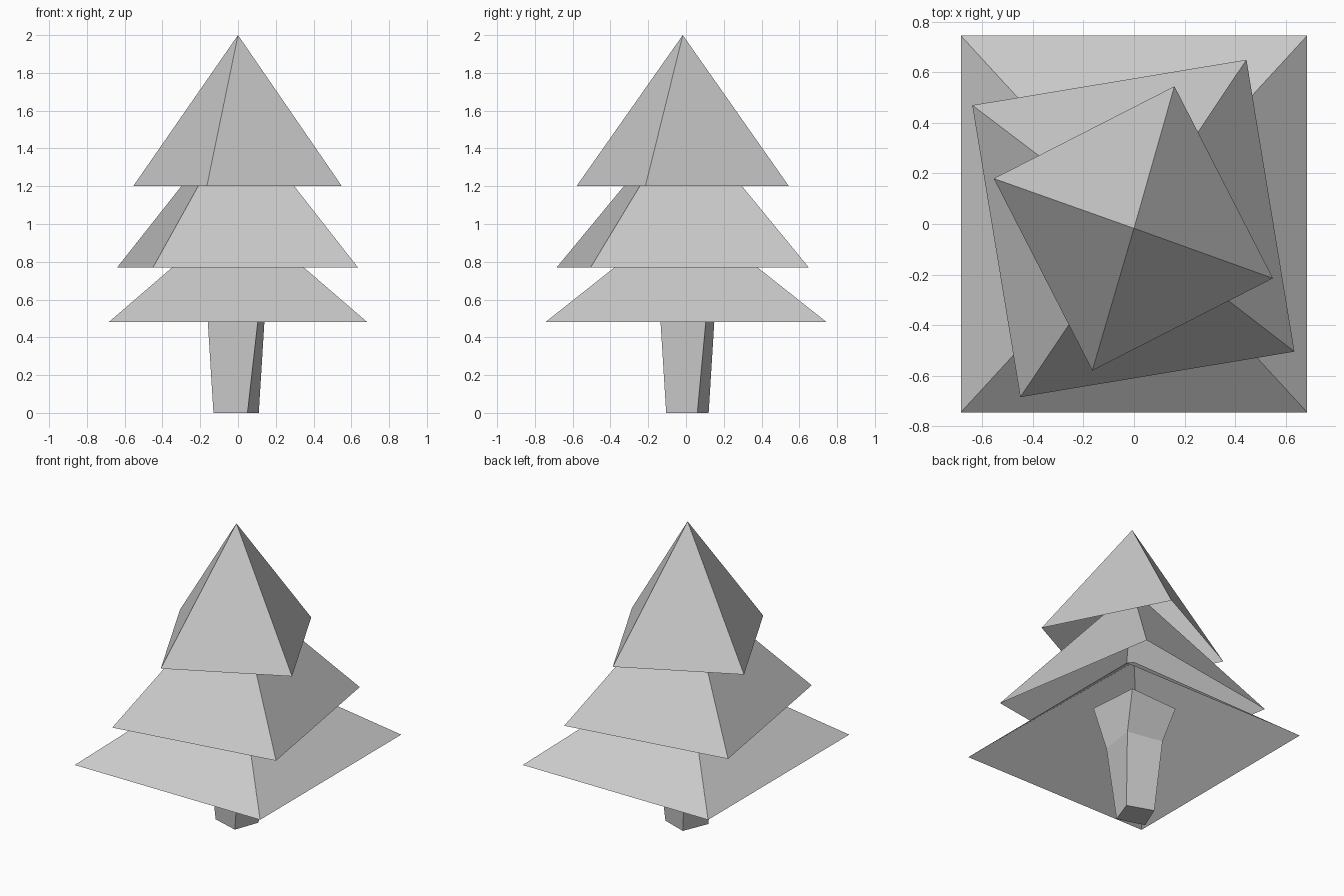
import bpy, bmesh

if "Cube" in bpy.data.objects:
    bpy.data.objects.remove(bpy.data.objects["Cube"])


def loft(name, rings, cap_bottom=False, apex=None):
    """Join four-cornered rings (z, corners) upward, optionally ending in a point."""
    bm = bmesh.new()
    loops = [[bm.verts.new((x, y, z)) for x, y in pts] for z, pts in rings]
    for low, high in zip(loops, loops[1:]):
        for i in range(4):
            j = (i + 1) % 4
            bm.faces.new((low[i], low[j], high[j], high[i]))
    if apex:
        tip = bm.verts.new(apex)
        top = loops[-1]
        for i in range(4):
            bm.faces.new((top[i], top[(i + 1) % 4], tip))
    if cap_bottom:
        bm.faces.new(loops[0][::-1])
    mesh = bpy.data.meshes.new(name)
    bm.to_mesh(mesh)
    bm.free()
    obj = bpy.data.objects.new(name, mesh)
    bpy.context.collection.objects.link(obj)
    return obj


# Twisting trunk that flares inside the lowest branches
loft("trunk", [
    (0.0, [(0.05, -0.105), (0.11, 0.06), (-0.06, 0.12), (-0.13, -0.05)]),
    (0.485, [(0.105, -0.135), (0.14, 0.105), (-0.10, 0.15), (-0.16, -0.09)]),
    (0.74, [(0.194, -0.151), (0.168, 0.185), (-0.19, 0.165), (-0.168, -0.185)]),
], cap_bottom=True)

# Hollow pyramid branch tiers, each turned against the one below
tiers = [
    ("lower_branches", 0.48, 1.07, 0.0,
     [(0.685, -0.745), (0.685, 0.745), (-0.685, 0.745), (-0.685, -0.745)]),
    ("middle_branches", 0.77, 1.58, -0.015,
     [(0.635, -0.505), (0.445, 0.65), (-0.64, 0.47), (-0.45, -0.685)]),
    ("top_branches", 1.2, 2.0, -0.017,
     [(0.55, -0.215), (0.16, 0.545), (-0.555, 0.18), (-0.165, -0.58)]),
]
for name, base_z, tip_z, tip_y, corners in tiers:
    loft(name, [(base_z, corners)], apex=(0, tip_y, tip_z))
